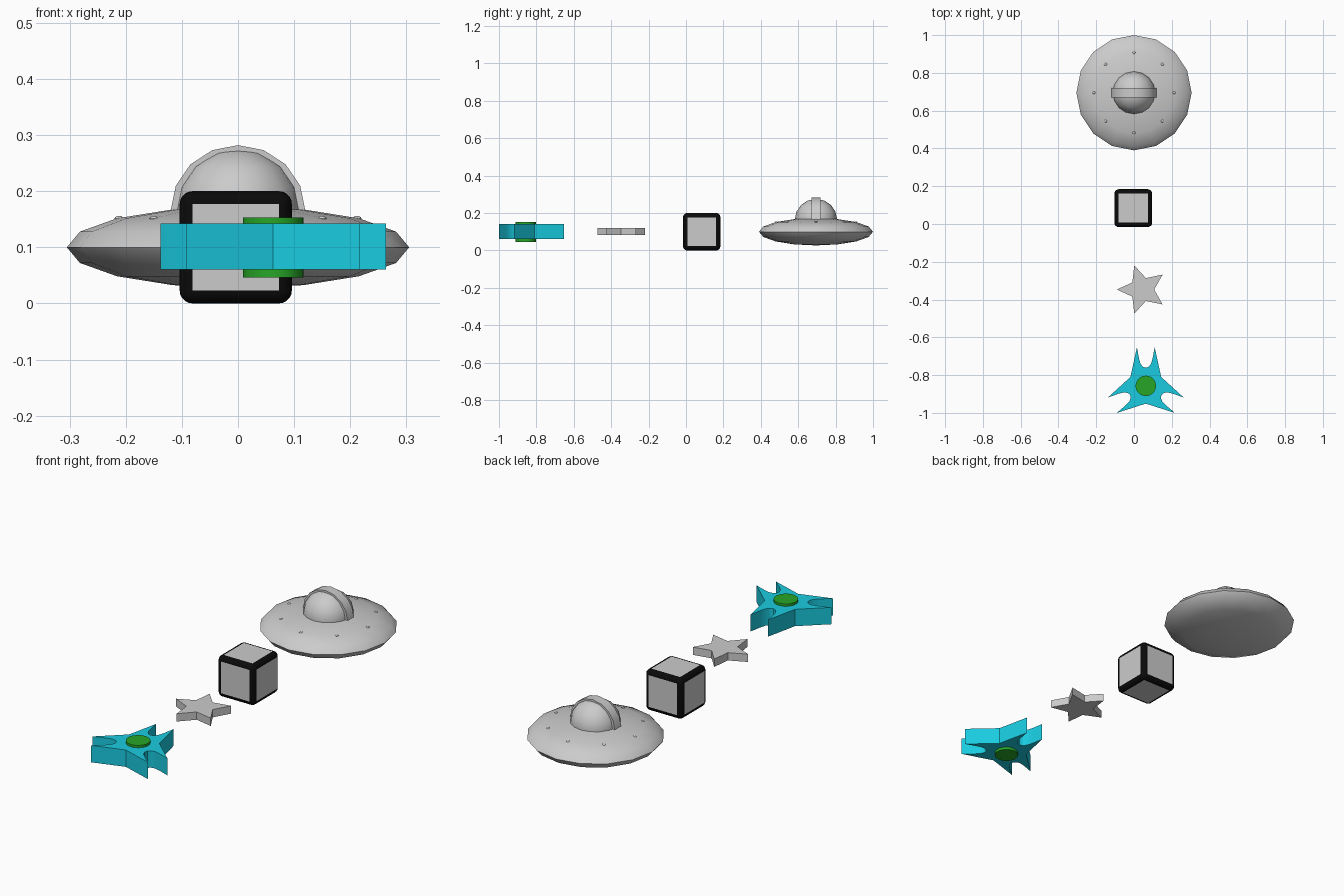
import bpy, bmesh
from math import sin, cos, pi, radians

if "Cube" in bpy.data.objects:
    bpy.data.objects.remove(bpy.data.objects["Cube"])


def material(name, rgb):
    m = bpy.data.materials.new(name)
    m.diffuse_color = (*rgb, 1)
    m.use_nodes = True
    m.node_tree.nodes["Principled BSDF"].inputs["Base Color"].default_value = m.diffuse_color
    return m


def smooth(obj, angle=40):
    bpy.ops.object.select_all(action='DESELECT')
    obj.select_set(True)
    bpy.context.view_layer.objects.active = obj
    bpy.ops.object.shade_smooth_by_angle(angle=radians(angle))


def bm_object(name, bm, mat=None):
    bmesh.ops.recalc_face_normals(bm, faces=bm.faces)
    me = bpy.data.meshes.new(name)
    bm.to_mesh(me)
    bm.free()
    obj = bpy.data.objects.new(name, me)
    bpy.context.collection.objects.link(obj)
    if mat:
        me.materials.append(mat)
    return obj


def prism(name, outline, centre, z0, z1, mat=None):
    bm = bmesh.new()
    face = bm.faces.new([bm.verts.new((x + centre[0], y + centre[1], z0)) for x, y in outline])
    ext = bmesh.ops.extrude_face_region(bm, geom=[face], use_keep_orig=True)
    top = [v for v in ext['geom'] if isinstance(v, bmesh.types.BMVert)]
    bmesh.ops.translate(bm, verts=top, vec=(0, 0, z1 - z0))
    return bm_object(name, bm, mat)


def ellipsoid(name, loc, scale, seg=16, rings=8):
    bpy.ops.mesh.primitive_uv_sphere_add(segments=seg, ring_count=rings, radius=1, location=loc)
    obj = bpy.context.object
    obj.name = name
    obj.scale = scale
    bpy.ops.object.transform_apply(location=False, rotation=False, scale=True)
    smooth(obj)
    return obj


cyan = material("cyan", (0.01, 0.6, 0.75))
green = material("green", (0.02, 0.38, 0.02))
black = material("black", (0.003, 0.003, 0.003))
grey = material("grey", (0.8, 0.8, 0.8))

# Saucer: flattened disc, dome and ring of small studs
SY = 0.695
ellipsoid("saucer_disc", (0, SY, 0.1), (0.305, 0.305, 0.073))
ellipsoid("saucer_dome", (0, SY, 0.165), (0.113, 0.113, 0.111))
for i in range(8):
    a = i * pi / 4
    ellipsoid(f"saucer_stud_{i}", (0.212 * cos(a), SY + 0.212 * sin(a), 0.151),
              (0.008, 0.008, 0.005), 8, 6)

# Band arching over the dome
bm = bmesh.new()
rings = []
for i in range(9):
    a = i * pi / 8
    rings.append([bm.verts.new((r * cos(a), SY + y, 0.165 + r * sin(a) * 0.975))
                  for r, y in ((0.105, -0.024), (0.12, -0.024), (0.12, 0.024), (0.105, 0.024))])
for p, q in zip(rings, rings[1:]):
    for k in range(4):
        n = (k + 1) % 4
        bm.faces.new((p[k], p[n], q[n], q[k]))
bm.faces.new(rings[0])
bm.faces.new(rings[-1])
smooth(bm_object("dome_band", bm), 30)

# Cube: grey panels with rounded black edges
bpy.ops.mesh.primitive_cube_add(size=0.2, location=(-0.004, 0.084, 0.1))
cube = bpy.context.object
cube.name = "framed_cube"
cube.data.materials.append(grey)
cube.data.materials.append(black)
bev = cube.modifiers.new("rounded_frame", 'BEVEL')
bev.width = 0.023
bev.segments = 5
bev.material = 1
smooth(cube)

# Five-pointed star, one point towards -x
star = []
for i in range(10):
    r = 0.064 if i % 2 else 0.134
    a = pi + i * pi / 5
    star.append((r * cos(a), r * sin(a)))
prism("star", star, (0.043, -0.347), 0.082, 0.12)

# Three-armed blade, each arm forked by a rounded notch
half = [(0.047, 0.205), (0.036, 0.145), (0.028, 0.117), (0.015, 0.101)]
arm = half + [(0, 0.096)] + [(-x, y) for x, y in reversed(half)] + [(-0.0814, 0.047)]
blade = []
for k in range(3):
    c, s = cos(k * 2 * pi / 3), sin(k * 2 * pi / 3)
    blade += [(x * c - y * s, x * s + y * c) for x, y in arm]
BC = (0.0625, -0.857)
smooth(prism("forked_blade", blade, BC, 0.06, 0.142, cyan), 30)

# Green hub through the blade
bpy.ops.mesh.primitive_cylinder_add(vertices=32, radius=0.054, depth=0.107, location=(*BC, 0.1))
hub = bpy.context.object
hub.name = "blade_hub"
hub.data.materials.append(green)
smooth(hub, 30)
